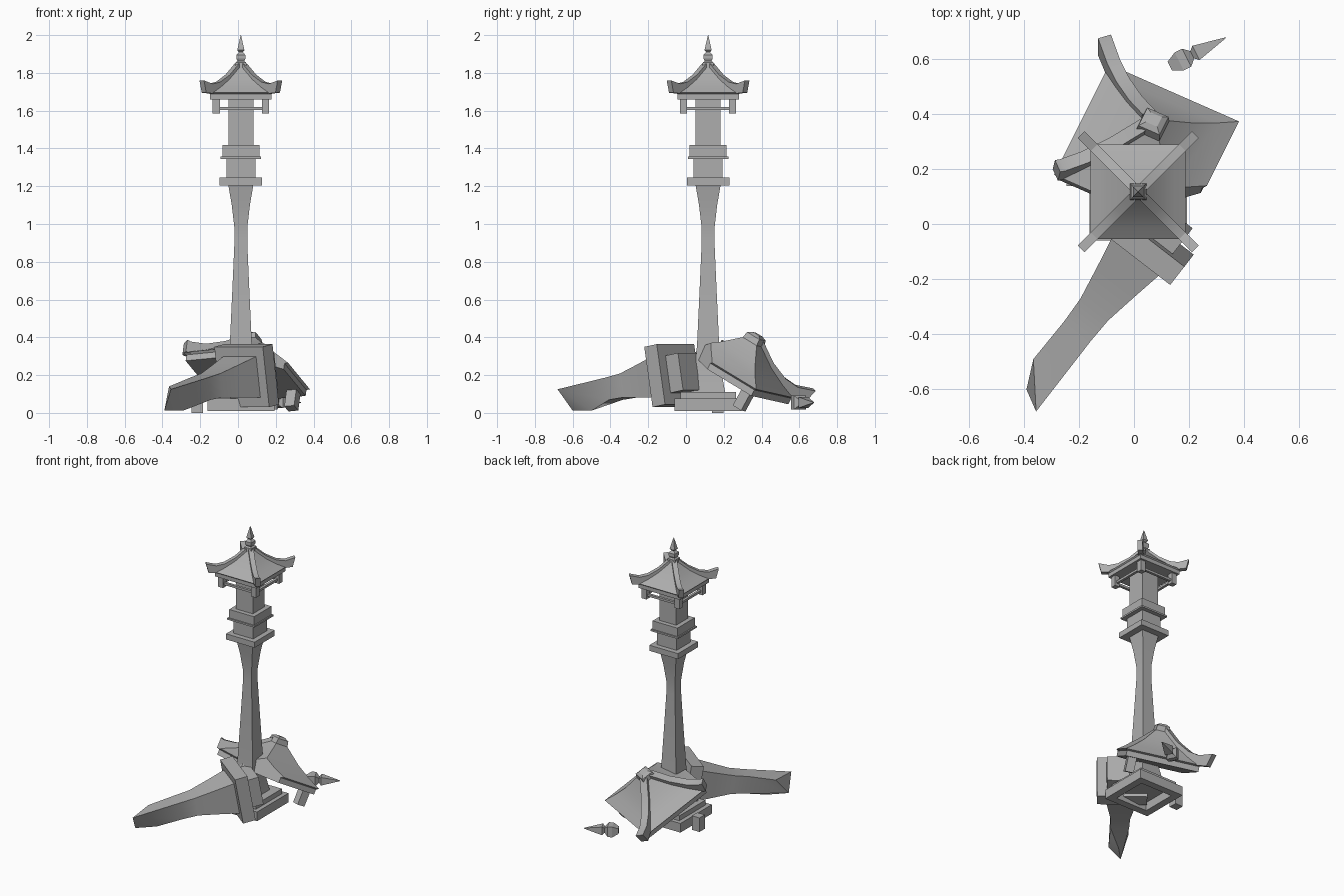
import bpy, bmesh
from math import sqrt, pi, radians
from mathutils import Matrix, Vector

cube = bpy.data.objects.get("Cube")
if cube:
    bpy.data.objects.remove(cube, do_unlink=True)

stone = bpy.data.materials.new("grey stone")
stone.use_nodes = True
grey = (0.42, 0.42, 0.42, 1)
stone.diffuse_color = grey
stone.node_tree.nodes["Principled BSDF"].inputs["Base Color"].default_value = grey


def finish(name, bm, mat, cut=None):
    """Optionally break off a corner, then place the part."""
    if cut:
        geom = bm.verts[:] + bm.edges[:] + bm.faces[:]
        res = bmesh.ops.bisect_plane(bm, geom=geom, plane_co=cut[0], plane_no=cut[1], clear_outer=True)
        edges = [e for e in res["geom_cut"] if isinstance(e, bmesh.types.BMEdge)]
        if edges:
            bmesh.ops.holes_fill(bm, edges=edges)
    bm.transform(mat)
    bmesh.ops.recalc_face_normals(bm, faces=bm.faces)
    for f in bm.faces:
        f.smooth = True
    for e in bm.edges:
        e.smooth = e.calc_face_angle(pi) < radians(25)
    mesh = bpy.data.meshes.new(name)
    bm.to_mesh(mesh)
    bm.free()
    mesh.materials.append(stone)
    bpy.context.collection.objects.link(bpy.data.objects.new(name, mesh))


def loft(name, rings, mat, cut=None):
    """Square rings (half width, z), or four explicit corners, joined in a stack."""
    bm = bmesh.new()
    loops = []
    for ring in rings:
        if len(ring) == 2:
            h, z = ring
            ring = [(-h, -h, z), (h, -h, z), (h, h, z), (-h, h, z)]
        loops.append([bm.verts.new(p) for p in ring])
    for a, b in zip(loops, loops[1:]):
        for i in range(4):
            j = (i + 1) % 4
            bm.faces.new((a[i], a[j], b[j], b[i]))
    bm.faces.new(loops[0][::-1])
    a, b, c, d = loops[-1]
    bm.faces.new((a, b, c))
    bm.faces.new((a, c, d))
    finish(name, bm, mat, cut)


def box(name, centre, size, mat):
    bm = bmesh.new()
    bmesh.ops.create_cube(bm, size=1)
    bm.transform(Matrix.Translation(centre) @ Matrix.Diagonal((*size, 1)))
    finish(name, bm, mat)


def rib(name, mat, cut=None):
    """Upturned ridge along one roof diagonal."""
    top = [(.02, .16), (.07, .1), (.12, .062), (.16, .052), (.207, .07)]
    under = [(.195, .005), (.15, 0), (.02, .11)]
    bm = bmesh.new()
    loops = [[bm.verts.new((r * sqrt(2), w, z)) for r, z in top + under] for w in (-.017, .017)]
    n = len(loops[0])
    for i in range(n):
        j = (i + 1) % n
        bm.faces.new((loops[0][i], loops[0][j], loops[1][j], loops[1][i]))
    bm.faces.new(loops[0])
    bm.faces.new(loops[1][::-1])
    finish(name, bm, mat @ Matrix.Rotation(pi / 4, 4, 'Z'), cut)


def head(prefix, mat, ribs, posts, bars, cut=None, rib_cuts={}):
    """Roof, ridges, eave slab and hanging frame; local z = 0 is the eave."""
    loft(prefix + "roof", [(.16, -.005), (.172, .005), (.13, .035), (.085, .075), (.03, .14)], mat, cut)
    loft(prefix + "roof_cap", [(.022, .12), (.032, .135), (.028, .165), (.015, .175)], mat)
    loft(prefix + "eave_slab", [(.163, -.03), (.163, .003)], mat, cut)
    for q in range(4):
        turn = mat @ Matrix.Rotation(q * pi / 2, 4, 'Z')
        if q in ribs:
            rib(f"{prefix}roof_rib_{q}", turn, rib_cuts.get(q))
        if q in posts:
            box(f"{prefix}frame_post_{q}", (.13, .13, -.066), (.038, .038, .078), turn)
        if q in bars:
            box(f"{prefix}frame_bar_{q}", (0, .13, -.078), (.26, .018, .016), turn)


def finial(name, mat):
    loft(name, [(.012, 0), (.024, .025), (.024, .045), (.01, .06), (.019, .07), (.001, .15)], mat)


def frame(origin, x, y, z):
    m = Matrix((x, y, z)).transposed().to_4x4()
    m.translation = origin
    return m


# Standing lantern, its base recessed underneath
stand = Matrix.Translation((.015, .117, 0))
loft("base_lower_step", [(.125, .07), (.125, .01), (.177, .01), (.177, .075)], stand)
loft("base_upper_step", [(.147, .075), (.147, .11)], stand)
loft("column", [(.09, .11), (.07, .22), (.058, .37), (.045, .65), (.034, .9),
                (.034, .98), (.048, 1.1), (.066, 1.205)], stand)
loft("column_capital", [(.113, 1.205), (.113, 1.245)], stand)
loft("neck", [(.077, 1.245), (.077, 1.345)], stand)
loft("collar_rim", [(.107, 1.345), (.107, 1.357)], stand)
loft("collar", [(.098, 1.357), (.098, 1.417)], stand)
loft("upper_shaft", [(.066, 1.417), (.066, 1.665)], stand)
head("", stand @ Matrix.Translation((0, 0, 1.69)), range(4), range(4), range(4))
finial("finial", stand @ Matrix.Translation((0, 0, 1.85)))

# Fallen column with its capital, snapped at the far end
axis = Vector((-.6, -.77, -.17)).normalized()
side = Vector((.79, -.61, 0)).normalized()
fallen = frame((.02, -.1, .19), side, axis.cross(side), axis)
inv = fallen.inverted()
snapped = [inv @ Vector(p) for p in
           ((-.39, -.6, .012), (-.29, -.5, .012), (-.355, -.68, .125), (-.365, -.49, .14))]
loft("fallen_column", [(.11, 0), (.088, .12), (.064, .26), (.06, .36), snapped], fallen)
loft("fallen_capital", [(.162, -.085), (.162, 0)], fallen)
loft("fallen_neck", [(.1, -.17), (.1, -.085)], fallen)

# Fallen roof, leaning on the base: one corner broken off, one ridge left whole
up = Vector((.12, .47, .875)).normalized()
along = Vector((.465, -.205, .045))
along = (along - up * along.dot(up)).normalized()
lean = frame((.045, .272, .217), along, up.cross(along), up) @ Matrix.Diagonal((1.5, 1.48, 1.3, 1))
corner_cut = (Vector((.1, -.1, 0)), Vector((1, -1, 0)).normalized())
ridge_stub = (Vector((.24, 0, 0)), Vector((1, 0, 0)))
head("fallen_", lean, (1, 2), (0,), (), corner_cut, {2: ridge_stub})

# Loose post and finial on the ground
box("loose_post", (-.215, .168, .05), (.06, .06, .1), Matrix.Identity(4))
point = Vector((.88, .45, 0)).normalized()
across = Vector((-.45, .88, 0)).normalized()
finial("fallen_finial", frame((.13, .572, .055), across, point.cross(across), point) @ Matrix.Scale(1.52, 4))
